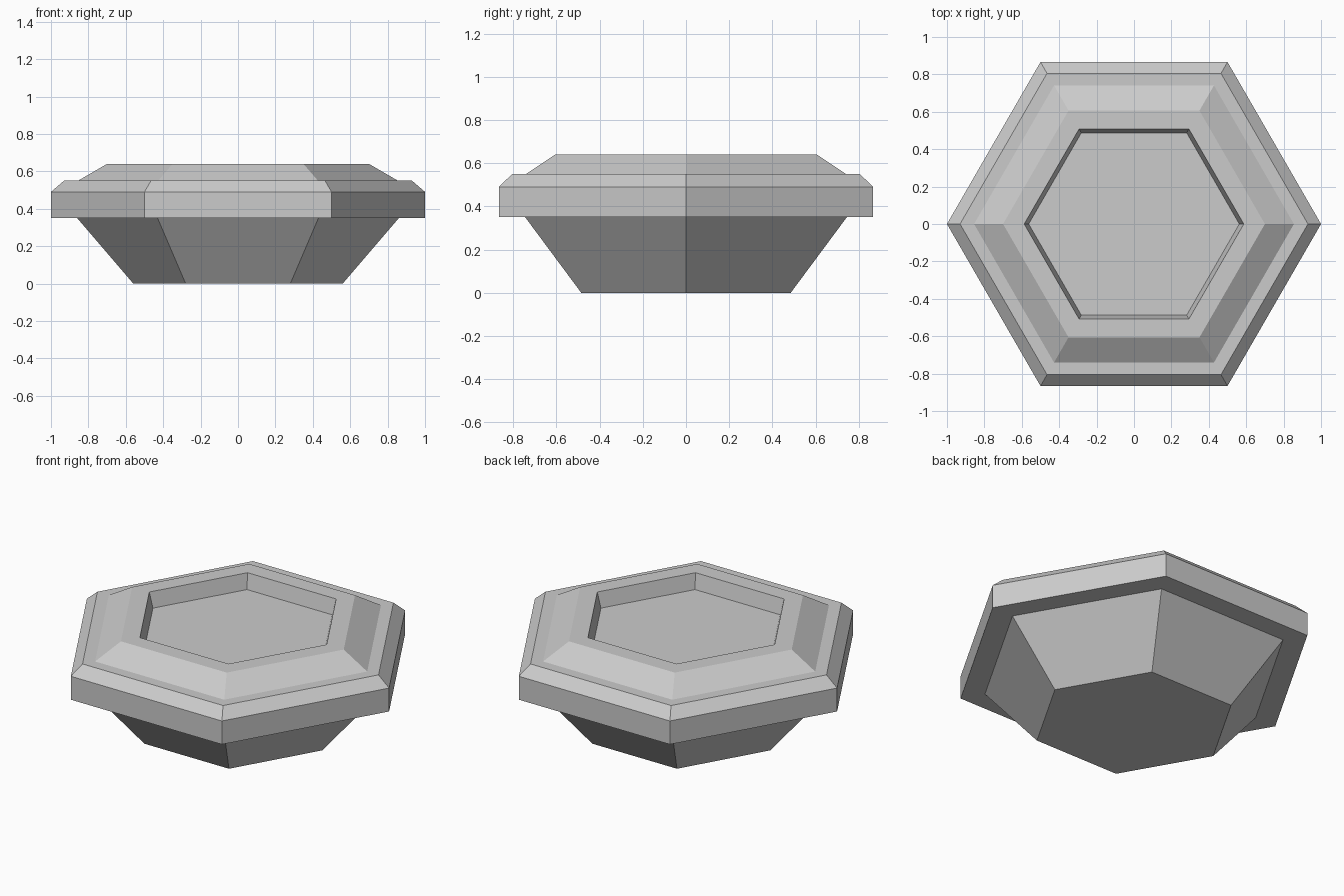
import bpy
import bmesh
from math import cos, sin, tau

cube = bpy.data.objects.get("Cube")
if cube:
    bpy.data.objects.remove(cube, do_unlink=True)

SIDES = 6


def make_material(name, color):
    mat = bpy.data.materials.new(name)
    mat.use_nodes = True
    mat.diffuse_color = color
    mat.node_tree.nodes["Principled BSDF"].inputs["Base Color"].default_value = color
    return mat


def hex_shell(name, profile, mat):
    """Stack hexagonal rings given as (corner radius, height), capped at both ends."""
    bm = bmesh.new()
    rings = [[bm.verts.new((r * cos(tau * i / SIDES), r * sin(tau * i / SIDES), z))
              for i in range(SIDES)] for r, z in profile]
    for low, high in zip(rings, rings[1:]):
        for i in range(SIDES):
            j = (i + 1) % SIDES
            bm.faces.new((low[i], low[j], high[j], high[i]))
    bm.faces.new(rings[0][::-1])
    bm.faces.new(rings[-1])
    bmesh.ops.recalc_face_normals(bm, faces=bm.faces)
    mesh = bpy.data.meshes.new(name)
    bm.to_mesh(mesh)
    bm.free()
    mesh.materials.append(mat)
    obj = bpy.data.objects.new(name, mesh)
    bpy.context.collection.objects.link(obj)
    return obj


grey = make_material("light grey", (0.6, 0.6, 0.6, 1))

hex_shell("hexagonal_dish", [
    (0.56, 0.0), (0.86, 0.35),                # tapered foot
    (1.0, 0.35), (1.0, 0.49), (0.93, 0.55),   # chamfered rim
    (0.855, 0.55), (0.70, 0.64),              # raised collar
    (0.587, 0.64), (0.563, 0.55),             # recess wall down to its floor
], grey)
